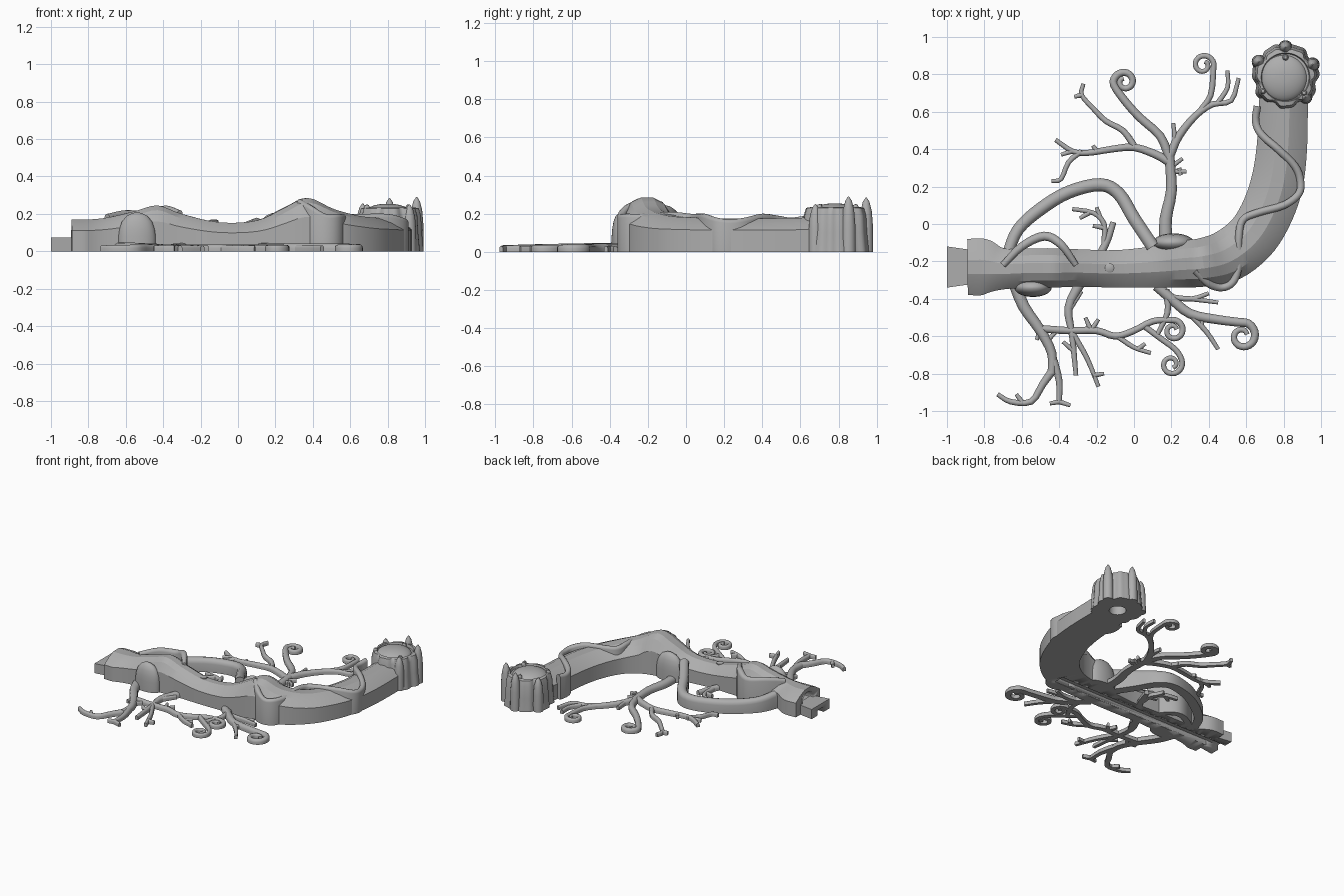
import bpy, bmesh
from math import sin, cos, pi, radians
from mathutils import Vector

if "Cube" in bpy.data.objects:
    bpy.data.objects.remove(bpy.data.objects["Cube"], do_unlink=True)

stone = bpy.data.materials.new("stone grey")
stone.use_nodes = True
stone.diffuse_color = (0.42, 0.42, 0.42, 1)
stone.node_tree.nodes["Principled BSDF"].inputs["Base Color"].default_value = (0.42, 0.42, 0.42, 1)


def finish(name, bm, angle=35):
    bmesh.ops.recalc_face_normals(bm, faces=bm.faces)
    mesh = bpy.data.meshes.new(name)
    bm.to_mesh(mesh)
    bm.free()
    obj = bpy.data.objects.new(name, mesh)
    bpy.context.collection.objects.link(obj)
    mesh.materials.append(stone)
    bpy.ops.object.select_all(action="DESELECT")
    obj.select_set(True)
    bpy.context.view_layer.objects.active = obj
    bpy.ops.object.shade_smooth_by_angle(angle=radians(angle))
    return obj


def smooth_path(points, steps):
    """Catmull-Rom interpolation of points of any dimension."""
    pts = [Vector(p) for p in points]
    ext = [pts[0] * 2 - pts[1]] + pts + [pts[-1] * 2 - pts[-2]]
    out = []
    for a, b, c, d in zip(ext, ext[1:], ext[2:], ext[3:]):
        for i in range(steps):
            t = i / steps
            out.append(0.5 * (2 * b + (c - a) * t + (2 * a - 5 * b + 4 * c - d) * t * t
                              + (3 * b - a - 3 * c + d) * t ** 3))
    return out + [pts[-1]]


def loft(name, rings, angle=35):
    """Skin closed rings of equal length and cap both ends."""
    bm = bmesh.new()
    loops = [[bm.verts.new(co) for co in ring] for ring in rings]
    n = len(loops[0])
    for a, b in zip(loops, loops[1:]):
        for i in range(n):
            bm.faces.new((a[i], a[(i + 1) % n], b[(i + 1) % n], b[i]))
    bm.faces.new(loops[0])
    bm.faces.new(loops[-1])
    return finish(name, bm, angle)


def sweep(name, stations, section, steps=4, angle=35):
    """Sweep an upright section along (x, y, half width, top height)."""
    path = smooth_path(stations, steps)
    rings = []
    for i, p in enumerate(path):
        along = path[min(i + 1, len(path) - 1)] - path[max(i - 1, 0)]
        side = Vector((along[1], -along[0])).normalized()
        rings.append([(p[0] + side.x * o, p[1] + side.y * o, z) for o, z in section(p[2], p[3])])
    return loft(name, rings, angle)


def log_section(w, h):
    half = [(w, 0), (w, h * 0.65), (w * 0.65, h - 0.025), (w * 0.25, h)]
    return half + [(-o, z) for o, z in reversed(half)]


def root_section(w, h):
    rise = min(w, h * 0.6)
    arc = [(w * cos(pi * i / 6), h - rise + rise * sin(pi * i / 6)) for i in range(7)]
    return [(w, 0)] + arc + [(-w, 0)]


def lathe(name, profile, centre, scale=(1, 1), lobes=0, depth=0.0, sides=48):
    rings = []
    for r, z in profile:
        ring = []
        for i in range(sides):
            a = 2 * pi * i / sides
            wave = depth * (sin(lobes * a) + 0.5 * sin(2 * lobes * a + 1)) if r > 0.14 else 0
            ring.append((centre[0] + (r + wave) * scale[0] * cos(a),
                         centre[1] + (r + wave) * scale[1] * sin(a), z))
        rings.append(ring)
    return loft(name, rings)


def curl(x, y, r, start, turn):
    """Points (hundredths) of a spiral closing inwards; turn is +1 or -1."""
    return [(x + r * (1 - t / 15) * cos(radians(start + turn * 45 * t)),
             y + r * (1 - t / 15) * sin(radians(start + turn * 45 * t))) for t in range(11)]


def branch(name, thick, thin, points):
    n = len(points) - 1
    stations = []
    for i, (x, y) in enumerate(points):
        w = thick + (thin - thick) * i / n
        stations.append((x / 100, y / 100, w, 0.022 + w * 0.8))
    return sweep(name, stations, root_section, steps=3)


def twigs(name, pairs):
    for a, b in pairs:
        branch(name, 0.014, 0.01, [a, b])


def box_cutter(name, lo, hi):
    bm = bmesh.new()
    bmesh.ops.create_cube(bm, size=1)
    for v in bm.verts:
        v.co = [lo[k] if v.co[k] < 0 else hi[k] for k in range(3)]
    return finish(name, bm)


def cut(obj, cutter):
    mod = obj.modifiers.new("cut", "BOOLEAN")
    mod.operation = "DIFFERENCE"
    mod.solver = "EXACT"
    mod.object = cutter
    cutter.hide_render = True
    cutter.hide_viewport = True


# Hollow log with a squared mouth and a bend towards the stump
log = sweep("log", [
    (-.89, -.23, .15, .17), (-.8, -.23, .15, .17), (-.7, -.24, .11, .18), (-.55, -.235, .105, .215),
    (-.43, -.235, .105, .245), (-.3, -.235, .1, .2), (-.1, -.24, .1, .155), (.1, -.23, .11, .165),
    (.25, -.215, .125, .235), (.37, -.205, .13, .285), (.5, -.17, .14, .225), (.62, -.08, .14, .19),
    (.7, .04, .14, .18), (.76, .2, .14, .175), (.79, .4, .135, .175), (.8, .67, .13, .18)],
    log_section, angle=20)

# Tray at the mouth
tray = loft("mouth_tray", [[(x, -.23 - w, 0), (x, -.23 + w, 0), (x, -.23 + w, .075), (x, -.23 - w, .075)]
                           for x, w in ((-1, .11), (-.86, .09))])

# Vines draped over the log
arch_vine = sweep("arch_vine", [(-.7, -.22, .018, .2), (-.6, -.12, .022, .22), (-.48, -.065, .024, .215),
                                (-.39, -.11, .022, .245), (-.31, -.22, .016, .22)], root_section)
vine = sweep("winding_vine", [
    (x / 100, y / 100, .02, z / 100) for x, y, z in (
        (33, -25, 28), (40, -32, 24), (47, -34, 20), (53, -31, 20), (56, -22, 20), (56, -8, 21),
        (58, 2, 20), (66, 6, 20), (80, 10, 20), (88, 16, 18), (89, 23, 17), (86, 31, 18),
        (77, 40, 20), (68, 48, 19), (65, 55, 18), (66, 63, 19))], root_section)

# Underside groove and arched mouth opening
groove = box_cutter("groove_cutter", (-1.1, -.27, -.1), (.5, -.19, .04))
for part in (log, tray, arch_vine, vine):
    cut(part, groove)
opening = loft("mouth_cutter", [[(x, -.23 + .07 * cos(pi * i / 12), .07 + .07 * sin(pi * i / 12))
                                 for i in range(13)] for x in (-.95, -.78)])
cut(log, opening)

# Big looping root behind the log
sweep("loop_root", [(-.68, -.17, .03, .13), (-.62, -.03, .032, .11), (-.5, .08, .035, .1),
                    (-.35, .17, .035, .1), (-.18, .21, .035, .1), (-.08, .16, .035, .11),
                    (.0, .03, .035, .14), (.1, -.12, .035, .18)], root_section)

# Rounded knots against the log sides
knot = [(1, 0), (1, .08), (.94, .12), (.8, .16), (.55, .19), (.25, .205), (.02, .208)]
lathe("front_knot", knot, (-.54, -.34), (.1, .05), sides=32)
lathe("back_knot", knot, (.21, -.1), (.11, .05), sides=32)
lathe("log_peg", [(.025, .1), (.025, .165), (.015, .17)], (-.13, -.235), sides=16)

# Stump with a hollow underside, a dome and thorns
stump = (.81, .785)
lathe("stump", [(.005, .12), (.06, .12), (.06, 0), (.175, 0), (.165, .1), (.16, .19), (.148, .23),
                (.13, .235), (.125, .215), (.005, .215)], stump, lobes=7, depth=.009, sides=84)
lathe("stump_dome", [(.128 * cos(a * pi / 16), .2 + .055 * sin(a * pi / 16)) for a in range(8)],
      (.8, .78), sides=40)
for angle, reach, top in ((25, .16, .29), (90, .16, .285), (150, .165, .255), (-45, .15, .25)):
    spot = (stump[0] + reach * cos(radians(angle)), stump[1] + reach * sin(radians(angle)))
    lathe("thorn", [(.038, 0), (.036, top * .5), (.03, top * .75), (.018, top * .92), (.003, top)],
          spot, sides=14)
for x, y in ((.69, .71), (.91, .7), (.81, .89)):
    lathe("dome_bead", [(.016, .2), (.016, .235), (.009, .248), (.002, .25)], (x, y), sides=12)

# Back branches
branch("back_bough", .036, .026, [(17, -10), (17, 3), (20, 18), (19, 36)])
branch("back_left_limb", .024, .012, [(19, 33), (12, 37), (0, 41), (-12, 40), (-25, 38), (-33, 39), (-42, 45)])
branch("back_left_fork", .015, .011, [(-28, 39), (-35, 33), (-39, 24), (-44, 23)])
branch("back_curl_limb", .024, .013, [(19, 35), (14, 47), (3, 57), (-5, 66)] + curl(-5, 76, 6, 195, -1))
branch("back_high_limb", .018, .011, [(0, 42), (-6, 50), (-15, 55), (-22, 62), (-28, 69), (-27, 75)])
branch("back_right_limb", .024, .011, [(19, 36), (24, 47), (33, 58), (42, 64), (52, 66), (56, 78)])
branch("back_right_fork", .014, .011, [(45, 65), (50, 73), (50, 82)])
branch("back_right_curl", .016, .012, [(35, 60), (41, 69)] + curl(37, 85, 6, -25, 1))
twigs("back_twig", [((22, 44), (21, 54)), ((19, 30), (26, 35)), ((19, 28), (28, 28)), ((24, 30), (25, 26)),
                    ((-33, 39), (-39, 37)), ((-28, 69), (-32, 68)), ((-1, 41), (-2, 47)), ((-20, 39), (-22, 42))])
branch("middle_stub", .022, .016, [(-18, -16), (-14, -8), (-11, 1)])
branch("middle_limb", .016, .011, [(-16, -12), (-16, 0), (-22, 6), (-33, 8)])
twigs("middle_twig", [((-18, 3), (-20, 9)), ((-24, 6), (-29, 3)), ((-16, -2), (-22, -1))])

# Front branches
branch("front_bough", .034, .022, [(-64, -31), (-59, -44), (-50, -57), (-44, -69), (-44, -80)])
branch("front_left_limb", .022, .012, [(-44, -79), (-49, -86), (-55, -95), (-66, -95), (-73, -91)])
branch("front_down_limb", .022, .014, [(-43, -73), (-40, -84), (-40, -95)])
branch("front_long_limb", .02, .012, [(-50, -56), (-35, -57), (-20, -57), (-10, -60), (0, -57), (10, -52)]
       + curl(21, -57, 6, 110, -1))
branch("front_low_curl", .016, .012, [(6, -55), (14, -61), (22, -67)] + curl(20, -75, 6, 25, -1))
branch("front_fork", .014, .011, [(-9, -60), (0, -66), (9, -69)])
branch("front_middle_limb", .028, .012, [(-29, -32), (-35, -45), (-33, -60), (-31, -81)])
branch("front_middle_fork", .016, .011, [(-33, -58), (-25, -72), (-19, -87)])
branch("front_right_limb", .028, .013, [(12, -33), (20, -40), (30, -48), (44, -51)] + curl(58, -60, 8, 110, -1))
branch("front_right_fork", .016, .011, [(30, -48), (39, -58), (45, -67)])
branch("front_right_spur", .016, .011, [(19, -39), (31, -40), (40, -37)])
branch("front_right_drop", .02, .012, [(17, -35), (18, -47), (12, -60)])
twigs("front_twig", [((-60, -95), (-63, -91)), ((-40, -95), (-45, -96)), ((-40, -95), (-34, -97)),
                     ((-50, -55), (-52, -62)), ((-22, -81), (-16, -80)), ((-34, -45), (-28, -36)),
                     ((-23, -57), (-26, -50)), ((-23, -57), (-19, -51)), ((2, -67), (6, -64)),
                     ((31, -40), (45, -42)), ((36, -54), (37, -49)), ((16, -52), (11, -51)),
                     ((-32, -68), (-38, -63)), ((-47, -63), (-42, -58))])
